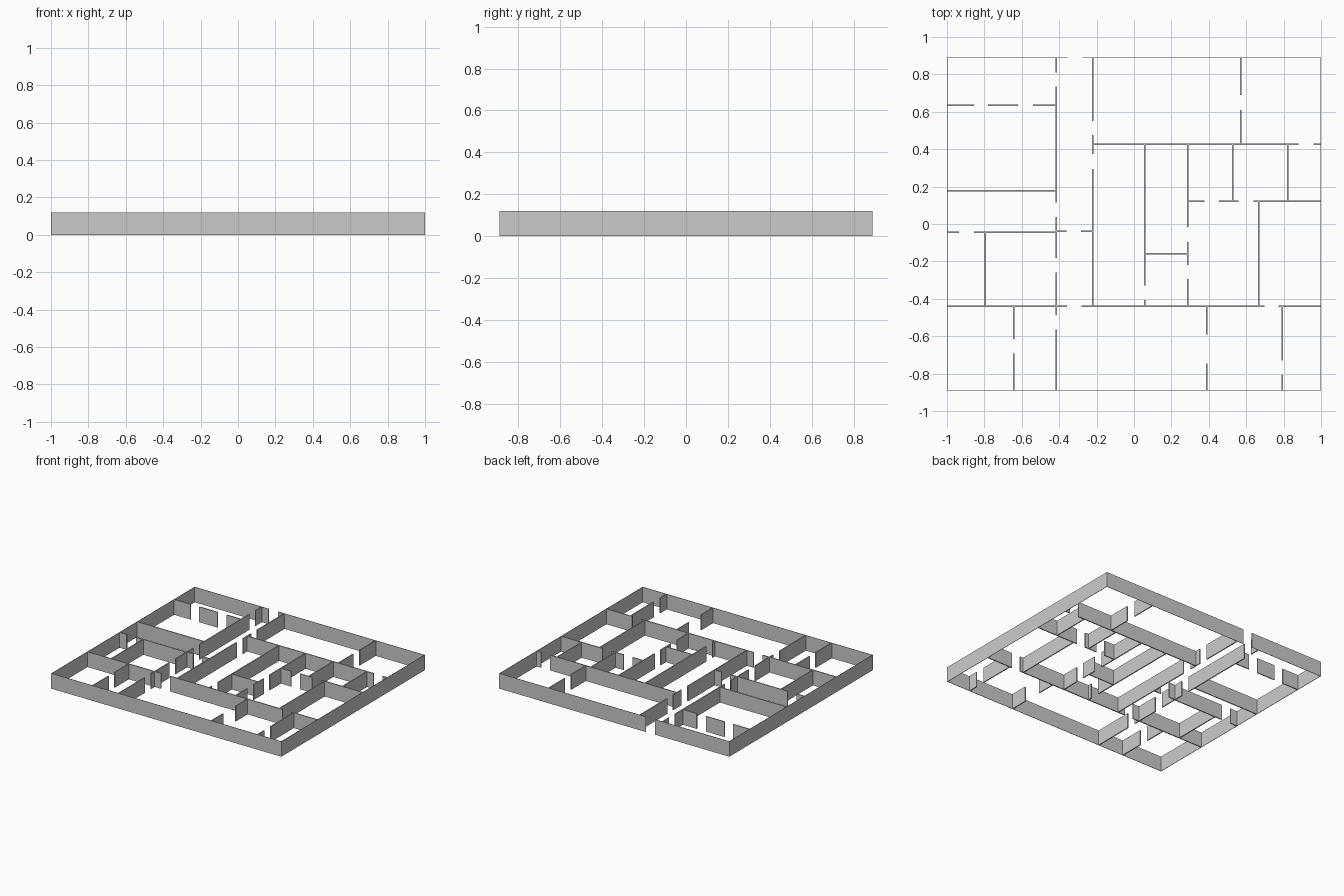
import bpy, bmesh

if "Cube" in bpy.data.objects:
    bpy.data.objects.remove(bpy.data.objects["Cube"])

H = 0.12          # wall height
X, Y = 1.0, 0.89  # outer half sizes


def box(bm, x0, x1, y0, y1):
    v = [bm.verts.new((x, y, z)) for z in (0, H)
         for x, y in ((x0, y0), (x1, y0), (x1, y1), (x0, y1))]
    for f in ((3, 2, 1, 0), (4, 5, 6, 7), (0, 1, 5, 4),
              (1, 2, 6, 5), (2, 3, 7, 6), (3, 0, 4, 7)):
        bm.faces.new([v[i] for i in f])


def wall(name, axis, pos, spans, t=0.008):
    """One straight wall line; gaps between the spans are doorways."""
    bm = bmesh.new()
    for a, b in spans:
        if axis == 'X':
            box(bm, a, b, pos - t / 2, pos + t / 2)
        else:
            box(bm, pos - t / 2, pos + t / 2, a, b)
    me = bpy.data.meshes.new(name)
    bm.to_mesh(me)
    bm.free()
    bpy.context.collection.objects.link(bpy.data.objects.new(name, me))


# Thin outer walls, entrance at the back
T = 0.003
wall("outer_wall_back", 'X', Y - T / 2, [(-X, -0.355), (-0.275, X)], T)
wall("outer_wall_front", 'X', -Y + T / 2, [(-X, X)], T)
wall("outer_wall_left", 'Y', -X + T / 2, [(-Y, Y)], T)
wall("outer_wall_right", 'Y', X - T / 2, [(-Y, Y)], T)

# Partitions running left to right
across = [
    (0.635, [(-X, -0.855), (-0.78, -0.62), (-0.54, -0.417)]),
    (0.427, [(-0.224, 0.88), (0.96, X)]),
    (0.177, [(-X, -0.417)]),
    (0.122, [(0.288, 0.378), (0.455, 0.56), (0.638, X)]),
    (-0.043, [(-X, -0.935), (-0.855, -0.417)]),
    (-0.039, [(-0.417, -0.36), (-0.283, -0.22)]),
    (-0.16, [(0.058, 0.288)]),
    (-0.44, [(-X, -0.358), (-0.28, 0.697), (0.773, X)]),
]
for i, (y, spans) in enumerate(across):
    wall(f"cross_partition_{i + 1}", 'X', y, spans)

# Partitions running front to back
along = [
    (-0.417, [(-Y, -0.563), (-0.487, -0.258), (-0.182, 0.037), (0.115, 0.735), (0.81, Y)]),
    (-0.22, [(-0.44, 0.293), (0.373, 0.475), (0.55, Y)]),
    (0.572, [(0.427, 0.61), (0.69, Y)]),
    (0.057, [(-0.44, -0.407), (-0.328, 0.427)]),
    (0.287, [(-0.44, -0.295), (-0.22, -0.096), (-0.017, 0.427)]),
    (0.528, [(0.122, 0.427)]),
    (0.822, [(0.122, 0.427)]),
    (0.667, [(-0.44, 0.122)]),
    (-0.794, [(-0.44, -0.043)]),
    (-0.642, [(-Y, -0.692), (-0.615, -0.44)]),
    (0.39, [(-Y, -0.745), (-0.59, -0.44)]),
    (0.792, [(-Y, -0.808), (-0.73, -0.44)]),
]
for i, (x, spans) in enumerate(along):
    wall(f"long_partition_{i + 1}", 'Y', x, spans)
